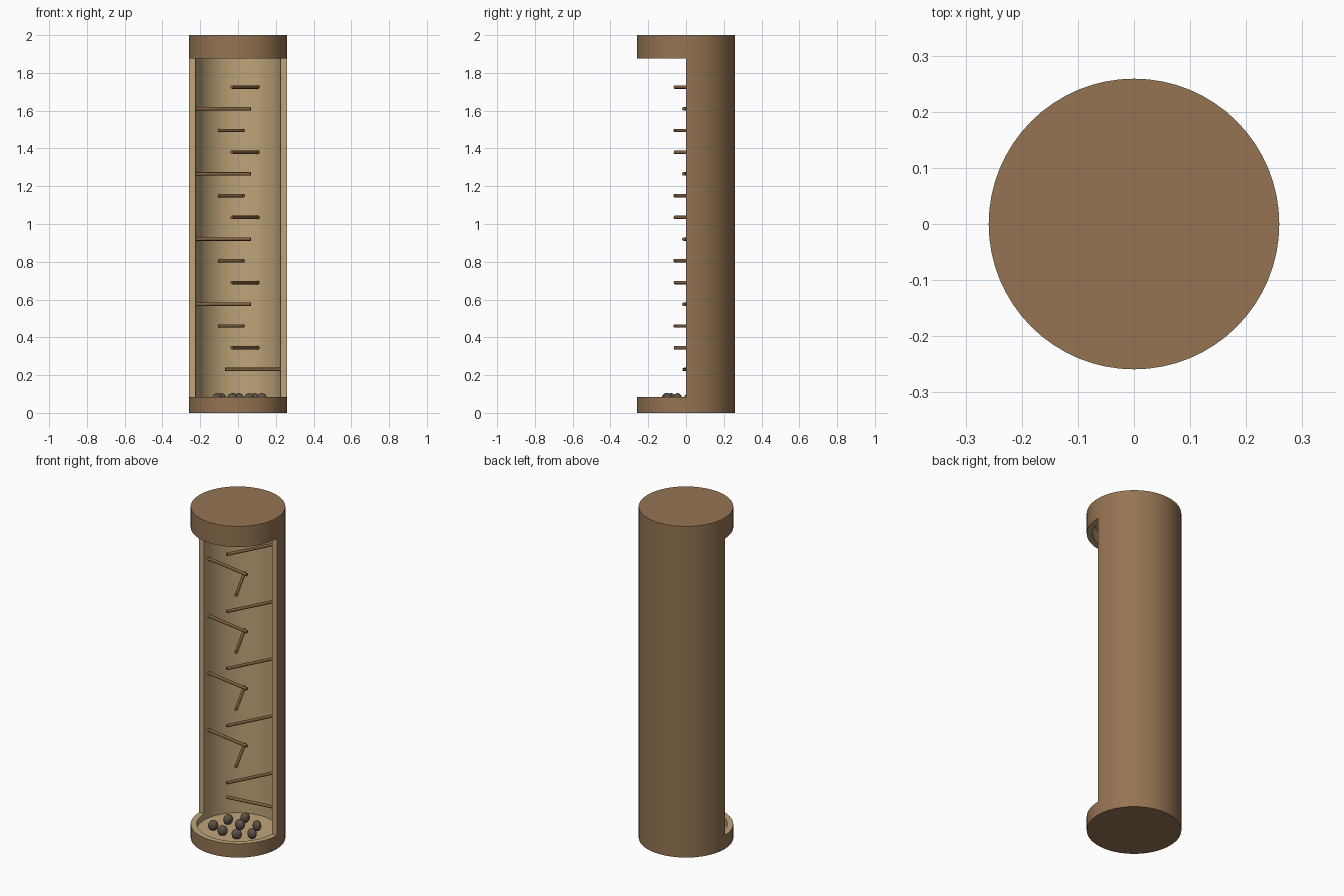
import bpy, bmesh, math, random
from mathutils import Vector, Matrix

if "Cube" in bpy.data.objects:
    bpy.data.objects.remove(bpy.data.objects["Cube"])

random.seed(4)
R_OUT, R_IN = 0.259, 0.226
FLOOR, RIM, CAP, CEIL, TOP = 0.045, 0.083, 1.875, 1.955, 2.0


def material(name, rgb):
    m = bpy.data.materials.new(name)
    m.diffuse_color = (*rgb, 1)
    m.use_nodes = True
    m.node_tree.nodes["Principled BSDF"].inputs["Base Color"].default_value = m.diffuse_color
    return m


bark = material("brown bark", (0.30, 0.175, 0.085))
wood = material("pale inner wood", (0.52, 0.37, 0.19))
peg_mat = material("peg brown", (0.22, 0.115, 0.05))
bean_mat = material("dark bean", (0.105, 0.082, 0.06))


def make(name, bm, mats):
    me = bpy.data.meshes.new(name)
    bm.to_mesh(me)
    bm.free()
    ob = bpy.data.objects.new(name, me)
    bpy.context.collection.objects.link(ob)
    for m in mats:
        me.materials.append(m)
    return ob


def cylinder(name, r, z0, z1, mats=(), seg=64):
    bm = bmesh.new()
    bmesh.ops.create_cone(bm, cap_ends=True, segments=seg, radius1=r, radius2=r,
                          depth=z1 - z0, matrix=Matrix.Translation((0, 0, (z0 + z1) / 2)))
    return make(name, bm, mats)


def activate(ob):
    bpy.ops.object.select_all(action='DESELECT')
    ob.select_set(True)
    bpy.context.view_layer.objects.active = ob


def smooth(ob, angle=35):
    activate(ob)
    bpy.ops.object.shade_smooth_by_angle(angle=math.radians(angle))


# tube: hollow cylinder with closed ends and a front window
tube = cylinder("tube", R_OUT, 0, TOP, (bark, wood))
hollow = cylinder("hollow_cutter", R_IN, FLOOR, CEIL)
bm = bmesh.new()
bmesh.ops.create_cube(bm, size=1, matrix=Matrix.Translation((0, -0.5, (RIM + CAP) / 2))
                      @ Matrix.Diagonal((1, 1, CAP - RIM, 1)))
window = make("window_cutter", bm, ())
activate(tube)
for cutter in (hollow, window):
    mod = tube.modifiers.new("cut", 'BOOLEAN')
    mod.operation = 'DIFFERENCE'
    mod.solver = 'EXACT'
    mod.object = cutter
    bpy.ops.object.modifier_apply(modifier=mod.name)
for cutter in (hollow, window):
    bpy.data.objects.remove(cutter)

# bark on the outside, pale wood on every cut and inner face
for p in tube.data.polygons:
    c, n = p.center, p.normal
    radial = Vector((c.x, c.y, 0))
    side = radial.length > 0.25 and n.dot(radial.normalized()) > 0.8
    end = c.z < 0.001 or c.z > TOP - 0.001
    p.material_index = 0 if side or end else 1
smooth(tube)

# pegs: run from the wall inward past the middle, turning as they climb
for i in range(14):
    a = math.radians(8 if i == 0 else 62 + 54 * ((i - 1) % 3))
    d = Vector((math.cos(a), math.sin(a), 0))
    outer, inner = 0.234, -0.069
    bm = bmesh.new()
    place = Matrix.Translation(d * ((outer + inner) / 2) + Vector((0, 0, 0.23 + 0.115 * i)))
    bmesh.ops.create_cone(bm, cap_ends=True, segments=12, radius1=0.009, radius2=0.009,
                          depth=outer - inner,
                          matrix=place @ d.to_track_quat('Z', 'Y').to_matrix().to_4x4())
    smooth(make(f"peg_{i + 1}", bm, (peg_mat,)))

# beans lying on the floor
spots = [(-0.11, -0.08), (-0.03, -0.105), (-0.087, 0.03), (0.06, -0.098),
         (0.004, 0.013), (-0.025, 0.103), (0.125, -0.045), (0.088, 0.055)]
for i, (x, y) in enumerate(spots):
    bm = bmesh.new()
    bmesh.ops.create_uvsphere(
        bm, u_segments=16, v_segments=10, radius=0.026,
        matrix=Matrix.Translation((x, y, FLOOR + 0.03))
        @ Matrix.Rotation(random.uniform(0, math.pi), 4, 'Z')
        @ Matrix.Diagonal((1.1, 0.9, 1.15, 1)))
    smooth(make(f"bean_{i + 1}", bm, (bean_mat,)), 60)
